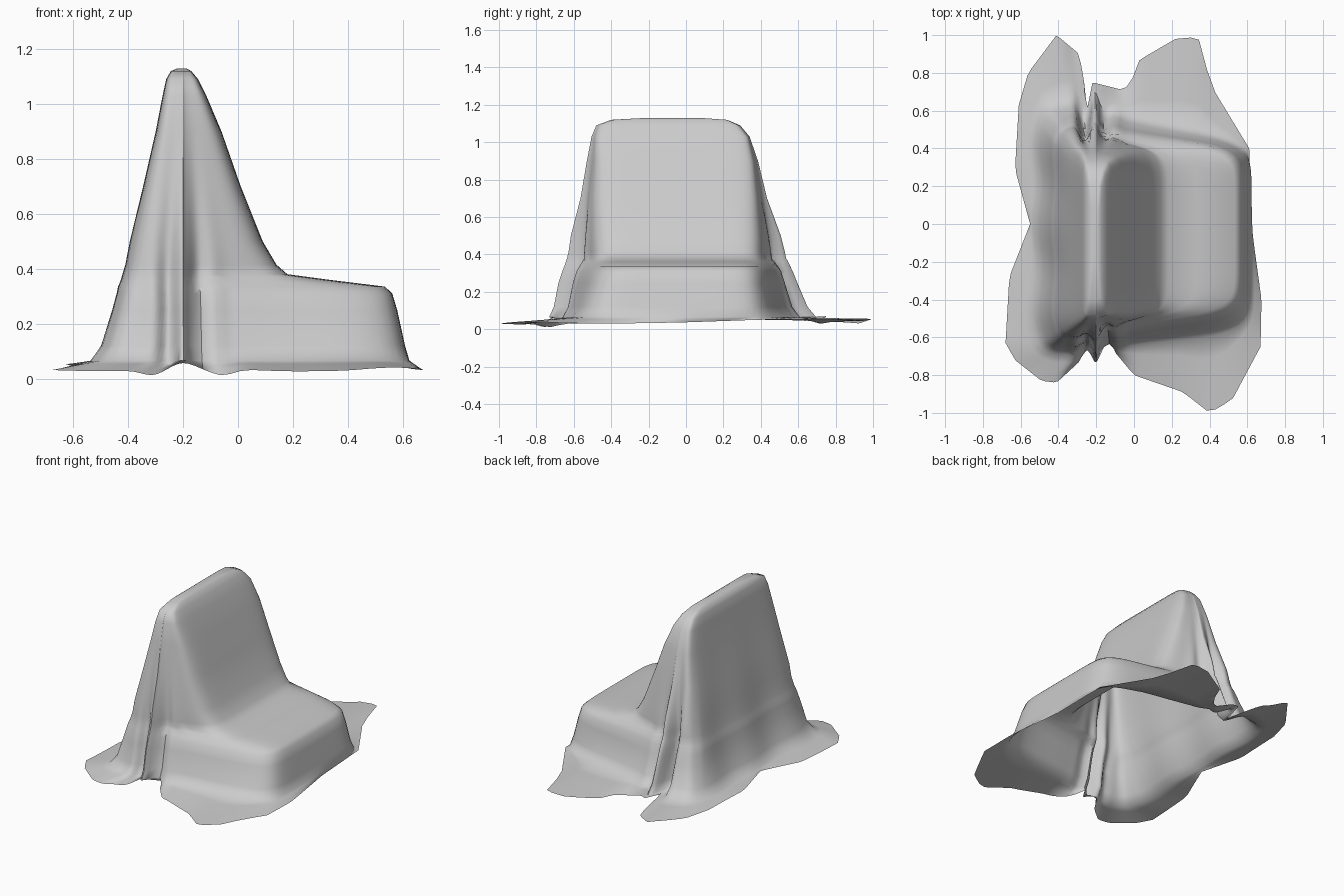
import bpy, bmesh, math

if "Cube" in bpy.data.objects:
    bpy.data.objects.remove(bpy.data.objects["Cube"])

XM = -0.2   # x of the backrest ridge, where the side folds gather

# Contours of the draped chair:
# z, x left, x right, front y at ridge, front y at seat end, back y at ridge, back y at seat end
RINGS = [
    (0.065, -0.53, 0.625, -0.69, -0.58, 0.66, 0.46),
    (0.12, -0.49, 0.61, -0.66, -0.55, 0.61, 0.44),
    (0.25, -0.45, 0.58, -0.64, -0.51, 0.56, 0.42),
    (0.31, -0.435, 0.562, -0.625, -0.485, 0.54, 0.41),
    (0.335, -0.43, 0.535, -0.617, -0.46, 0.53, 0.39),
    (0.36, -0.42, 0.33, -0.61, -0.455, 0.52, 0.385),
    (0.38, -0.415, 0.18, -0.605, -0.47, 0.51, 0.385),
    (0.415, -0.405, 0.14, -0.60, -0.48, 0.505, 0.39),
    (0.50, -0.39, 0.09, -0.595, -0.485, 0.49, 0.39),
    (0.70, -0.345, 0.01, -0.56, -0.49, 0.43, 0.38),
    (0.90, -0.30, -0.06, -0.53, -0.48, 0.385, 0.36),
    (1.03, -0.275, -0.115, -0.505, -0.48, 0.34, 0.33),
    (1.09, -0.262, -0.145, -0.48, -0.46, 0.29, 0.28),
    (1.12, -0.245, -0.17, -0.40, -0.39, 0.22, 0.22),
    (1.13, -0.22, -0.188, -0.22, -0.22, 0.08, 0.08),
]

# Hem outline on the floor, one run per side
FRONT = [(-.68, -.63), (-.63, -.72), (-.49, -.83), (-.41, -.84), (-.29, -.73), (-.25, -.65),
         (-.20, -.69), (-.16, -.66), (-.14, -.58), (-.10, -.68), (0, -.80), (.26, -.89),
         (.40, -1.0), (.52, -.93), (.67, -.65)]
BACK = [(-.61, .63), (-.56, .80), (-.41, 1.0), (-.29, .90), (-.265, .76), (-.25, .60),
        (-.22, .75), (-.06, .71), (-.02, .74), (.03, .87), (.22, .98), (.34, .99),
        (.41, .73), (.61, .40)]
LEFT = [(-.63, -.68), (-.28, -.66), (0, -.55), (.29, -.63), (.63, -.61)]
RIGHT = [(-.65, .67), (-.40, .675), (0, .62), (.40, .61)]


def lerp(a, b, t):
    return a + (b - a) * t


def bump(x, centre, width):
    return math.exp(-((x - centre) / width) ** 2)


def sample(run, t):
    for (t0, v0), (t1, v1) in zip(run, run[1:]):
        if t <= t1:
            return lerp(v0, v1, max(0, (t - t0) / (t1 - t0)))
    return run[-1][1]


def along(run, t):
    """Position -1..1 along a run, with 0 at the ridge."""
    return lerp(XM, run[-1][0] if t > 0 else run[0][0], abs(t))


# Perimeter of the square -1..1, denser near the gathers, from the front left corner
N, M = 22, 24
span = [math.copysign(abs(i / N) ** 1.25, i) for i in range(-N, N)]
side = [2 * i / M - 1 for i in range(M)]
PERIM = ([(a, -1) for a in span] + [(1, b) for b in side] +
         [(-a, 1) for a in span] + [(-1, -b) for b in side])


def hem_point(a, b):
    if b == -1:
        x = along(FRONT, a)
        y = sample(FRONT, x)
    elif b == 1:
        x = along(BACK, a)
        y = sample(BACK, x)
    else:
        run = RIGHT if a == 1 else LEFT
        y = lerp(run[0][0], run[-1][0], (b + 1) / 2)
        x = sample(run, y)
    z = 0.042 + 0.01 * y + 0.007 * math.sin(9 * x + 4 * y)
    if abs(y) > 0.5:   # rolled hem beside the gathers
        z -= 0.025 * (bump(x, -.31, .06) + bump(x, -.06, .06))
        z += 0.015 * bump(x, XM, .05)
    return x, y, max(z, 0.002)


def ring_point(ring, a, b):
    z, xl, xr, yfm, yfr, ybm, ybr = ring
    s = (abs(a) ** 8 + abs(b) ** 8) ** (-1 / 8)   # rounded corners
    a2, b2 = a * s, b * s
    x = XM + a2 * (xr - XM) if a > 0 else XM - a2 * (xl - XM)
    # the wide backrest narrows quickly to the straight sides of the seat
    k = max(0, min(1, a2 * 1.1)) ** 0.6
    y = lerp(lerp(yfm, yfr, k), lerp(ybm, ybr, k), (b2 + 1) / 2)
    amp = 0.05 * max(0, min(1, (0.75 - z) / 0.6))
    if b in (-1, 1):   # gathered vertical folds at both ends of the backrest
        d = x - (XM if b < 0 else -0.21)
        y += b * amp * math.cos(d * 2 * math.pi / 0.12) * bump(d, 0, 0.1)
        if b > 0:      # deep tuck at the back
            y -= 1.6 * amp * bump(x, -0.26, 0.035)
    elif a == -1:      # soft folds down the rear face
        x -= 0.2 * amp * math.cos(y * 14)
    return x, y, z


# Stack hem, apron and contours
hem = [hem_point(a, b) for a, b in PERIM]
rows = [[ring_point(r, a, b) for a, b in PERIM] for r in RINGS]
apron = [[tuple(lerp(p[i], q[i], t) for i in range(3)) for p, q in zip(hem, rows[0])]
         for t in (0.35, 0.7)]
rows = [hem] + apron + rows

bm = bmesh.new()
vrows = [[bm.verts.new(p) for p in row] for row in rows]
n = len(PERIM)
for lo, hi in zip(vrows, vrows[1:]):
    for i in range(n):
        j = (i + 1) % n
        bm.faces.new((lo[i], lo[j], hi[j], hi[i]))
bm.faces.new(vrows[-1])
bmesh.ops.smooth_vert(bm, verts=[v for r in vrows[1:5] for v in r], factor=0.4,
                      use_axis_x=True, use_axis_y=True, use_axis_z=False)
mesh = bpy.data.meshes.new("draped_cloth")
bm.to_mesh(mesh)
bm.free()
cloth = bpy.data.objects.new("draped_cloth", mesh)
bpy.context.collection.objects.link(cloth)
bpy.context.view_layer.objects.active = cloth
cloth.select_set(True)
bpy.ops.object.shade_smooth_by_angle(angle=math.radians(60))
